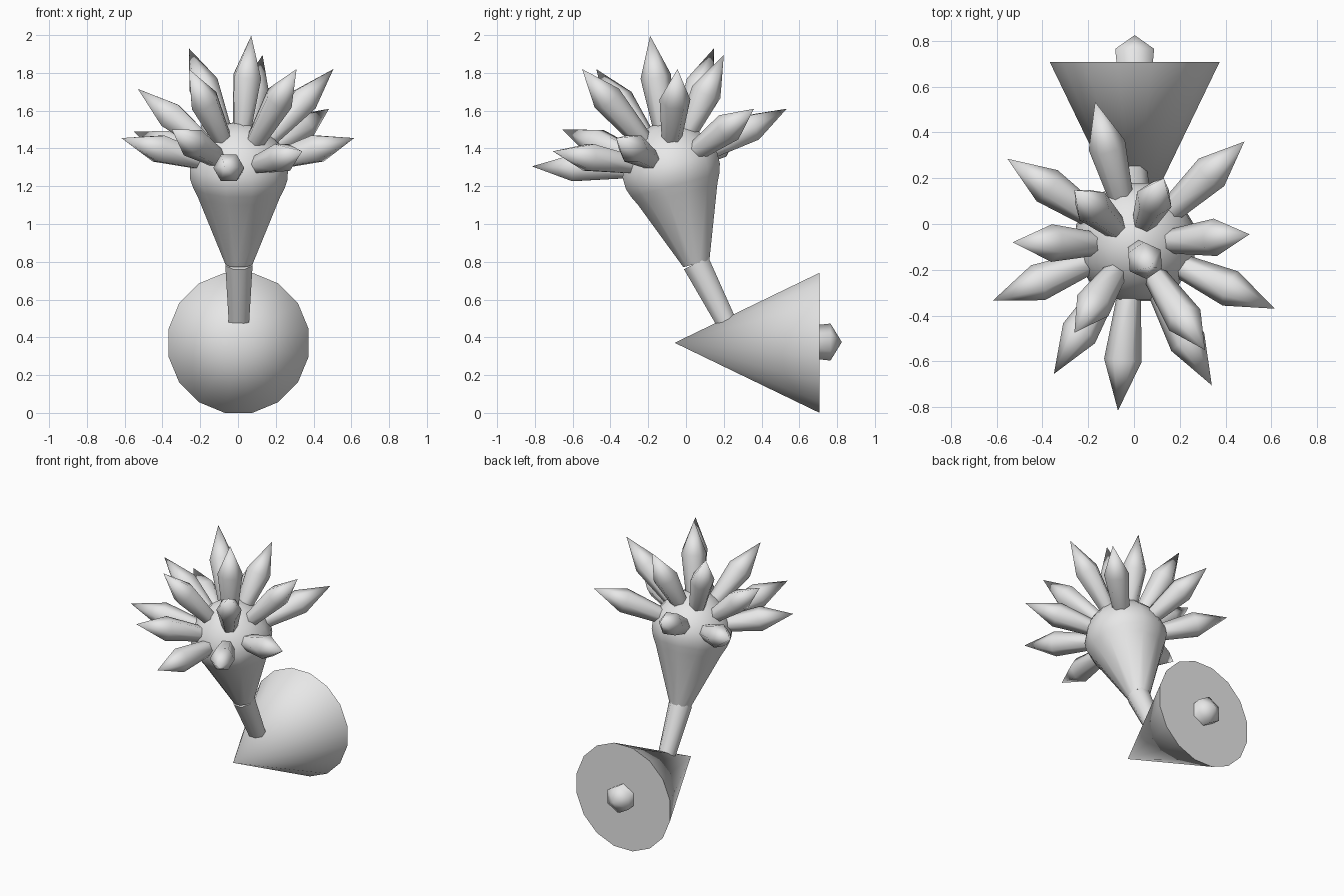
import bpy, bmesh, math
from mathutils import Vector

if "Cube" in bpy.data.objects:
    bpy.data.objects.remove(bpy.data.objects["Cube"])

grey = bpy.data.materials.new("plain_grey")
grey.diffuse_color = (0.8, 0.8, 0.8, 1)
grey.use_nodes = True
grey.node_tree.nodes["Principled BSDF"].inputs["Base Color"].default_value = grey.diffuse_color


def loft(name, start, direction, profile, sides, phase=0.0, angle=40):
    """Round body along a direction; profile is a list of (distance, radius)."""
    rot = Vector(direction).to_track_quat('Z', 'Y')
    start = Vector(start)
    bm = bmesh.new()
    rings = []
    for s, r in profile:
        if r == 0:
            rings.append([bm.verts.new(start + rot @ Vector((0, 0, s)))])
        else:
            ts = [phase + 2 * math.pi * i / sides for i in range(sides)]
            rings.append([bm.verts.new(start + rot @ Vector((r * math.cos(t), r * math.sin(t), s)))
                          for t in ts])
    for a, b in zip(rings, rings[1:]):
        for i in range(sides):
            j = (i + 1) % sides
            if len(a) == 1:
                bm.faces.new((a[0], b[j], b[i]))
            elif len(b) == 1:
                bm.faces.new((a[i], a[j], b[0]))
            else:
                bm.faces.new((a[i], a[j], b[j], b[i]))
    for ring in (rings[0], rings[-1]):
        if len(ring) > 1:
            bm.faces.new(ring)
    bmesh.ops.recalc_face_normals(bm, faces=bm.faces)
    mesh = bpy.data.meshes.new(name)
    bm.to_mesh(mesh)
    bm.free()
    mesh.materials.append(grey)
    obj = bpy.data.objects.new(name, mesh)
    bpy.context.collection.objects.link(obj)
    bpy.ops.object.select_all(action='DESELECT')
    obj.select_set(True)
    bpy.context.view_layer.objects.active = obj
    bpy.ops.object.shade_smooth_by_angle(angle=math.radians(angle))
    return obj


# Cone lying on its side, with a pointed knob at the back
loft("base_cone", (0.003, -0.06, 0.371), (0, 1, 0), [(0, 0), (0.767, 0.378)], 16, math.pi / 16)
loft("back_knob", (0.003, 0, 0.375), (0, 1, 0),
     [(0.5, 0.07), (0.765, 0.098), (0.825, 0)], 6, math.pi / 6, 65)

# Leaning stem
loft("stem", (0.005, 0.27, 0.37), (0, -0.215, 0.42),
     [(0, 0.05), (0.16, 0.06), (0.475, 0.078)], 8, math.pi / 8, 50)

# Bulb-shaped head
loft("head", (0.005, 0.055, 0.79), (0, -0.26, 0.966),
     [(0, 0.074), (0.38, 0.225), (0.43, 0.25), (0.48, 0.267), (0.54, 0.268), (0.61, 0.245),
      (0.68, 0.195), (0.74, 0.12), (0.78, 0)], 12, math.pi / 12)

# Crystal spikes radiating from the middle of the head, given by their tips
centre = Vector((0.0, -0.09, 1.28))
tips = [(0.07, -0.19, 1.997), (-0.26, 0.148, 1.93), (0.13, 0.20, 1.895),
        (-0.26, -0.475, 1.82), (0.31, -0.55, 1.82), (0.505, -0.045, 1.82),
        (-0.53, -0.08, 1.715), (-0.617, -0.335, 1.455), (0.615, -0.37, 1.455),
        (0.482, 0.36, 1.61), (-0.553, 0.285, 1.49), (-0.35, -0.655, 1.50),
        (0.34, -0.705, 1.385), (-0.07, -0.815, 1.305), (-0.17, 0.533, 1.61)]
for i, tip in enumerate(tips):
    d = Vector(tip) - centre
    n = d.length
    loft(f"spike_{i + 1}", centre, d,
         [(0.2, 0.05), (n - 0.22, 0.082), (n, 0)], 6, 0, 65)
